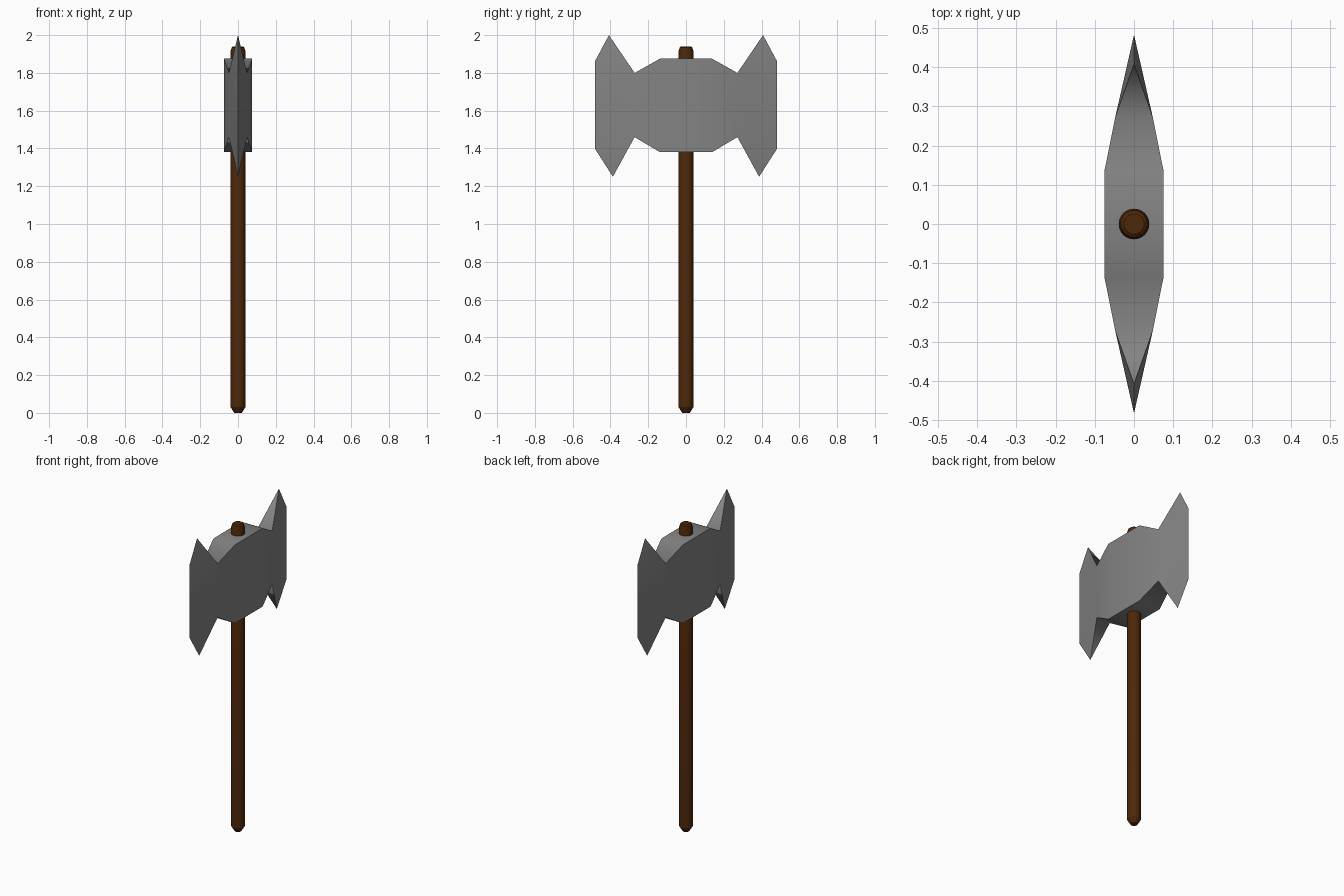
import bpy, bmesh, math

if "Cube" in bpy.data.objects:
    bpy.data.objects.remove(bpy.data.objects["Cube"])

def finish(name, bm, color):
    bmesh.ops.recalc_face_normals(bm, faces=bm.faces)
    me = bpy.data.meshes.new(name)
    bm.to_mesh(me)
    bm.free()
    ob = bpy.data.objects.new(name, me)
    bpy.context.collection.objects.link(ob)
    mat = bpy.data.materials.new(name + "_material")
    mat.diffuse_color = color
    mat.use_nodes = True
    mat.node_tree.nodes["Principled BSDF"].inputs["Base Color"].default_value = mat.diffuse_color
    me.materials.append(mat)
    return ob

# Handle: lathed profile (radius, z) with tapered ends
profile = [(0.02, 0), (0.039, 0.03), (0.039, 1.915), (0.034, 1.934), (0.026, 1.94)]
SIDES = 32
bm = bmesh.new()
rings = [[bm.verts.new((r * math.cos(2 * math.pi * i / SIDES), r * math.sin(2 * math.pi * i / SIDES), z))
          for i in range(SIDES)] for r, z in profile]
for a, b in zip(rings, rings[1:]):
    for i in range(SIDES):
        j = (i + 1) % SIDES
        bm.faces.new((a[i], a[j], b[j], b[i]))
bm.faces.new(rings[0])
bm.faces.new(rings[-1])
handle = finish("handle", bm, (0.075, 0.021, 0.003, 1))
bpy.context.view_layer.objects.active = handle
handle.select_set(True)
bpy.ops.object.shade_smooth_by_angle(angle=math.radians(30))

# Axe head: thick block narrowing to a neck, then flaring to a knife edge on both sides
bm = bmesh.new()

def pair(x, y, z):
    return [bm.verts.new((s * x, y, z)) for s in (-1, 1)]

block = {}
for s in (-1, 1):
    block[s] = (pair(0.075, s * 0.138, 1.875), pair(0.075, s * 0.138, 1.38))
    block_top, block_bot = block[s]
    neck_top, neck_bot = pair(0.048, s * 0.272, 1.80), pair(0.048, s * 0.272, 1.46)
    tip_top, edge_top, edge_bot, tip_bot = [
        bm.verts.new((0, s * y, z)) for y, z in ((0.408, 2.0), (0.483, 1.86), (0.483, 1.40), (0.387, 1.25))]
    for k in (0, 1):
        bm.faces.new((block_top[k], neck_top[k], neck_bot[k], block_bot[k]))
        bm.faces.new((neck_top[k], edge_top, edge_bot, neck_bot[k]))
        bm.faces.new((neck_top[k], tip_top, edge_top))
        bm.faces.new((neck_bot[k], edge_bot, tip_bot))
    for b, n, t in ((block_top, neck_top, tip_top), (block_bot, neck_bot, tip_bot)):
        bm.faces.new((b[0], b[1], n[1], n[0]))
        bm.faces.new((n[0], n[1], t))
(lt, lb), (rt, rb) = block[-1], block[1]
for k in (0, 1):
    bm.faces.new((lt[k], rt[k], rb[k], lb[k]))
for l, r in ((lt, rt), (lb, rb)):
    bm.faces.new((l[0], l[1], r[1], r[0]))

# Soft shading along each side and rim, crisp where they meet
bmesh.ops.recalc_face_normals(bm, faces=bm.faces)
for f in bm.faces:
    f.smooth = True
for e in bm.edges:
    e.smooth = len({round(f.normal.x) for f in e.link_faces}) == 1
finish("axe_head", bm, (0.23, 0.23, 0.23, 1))
